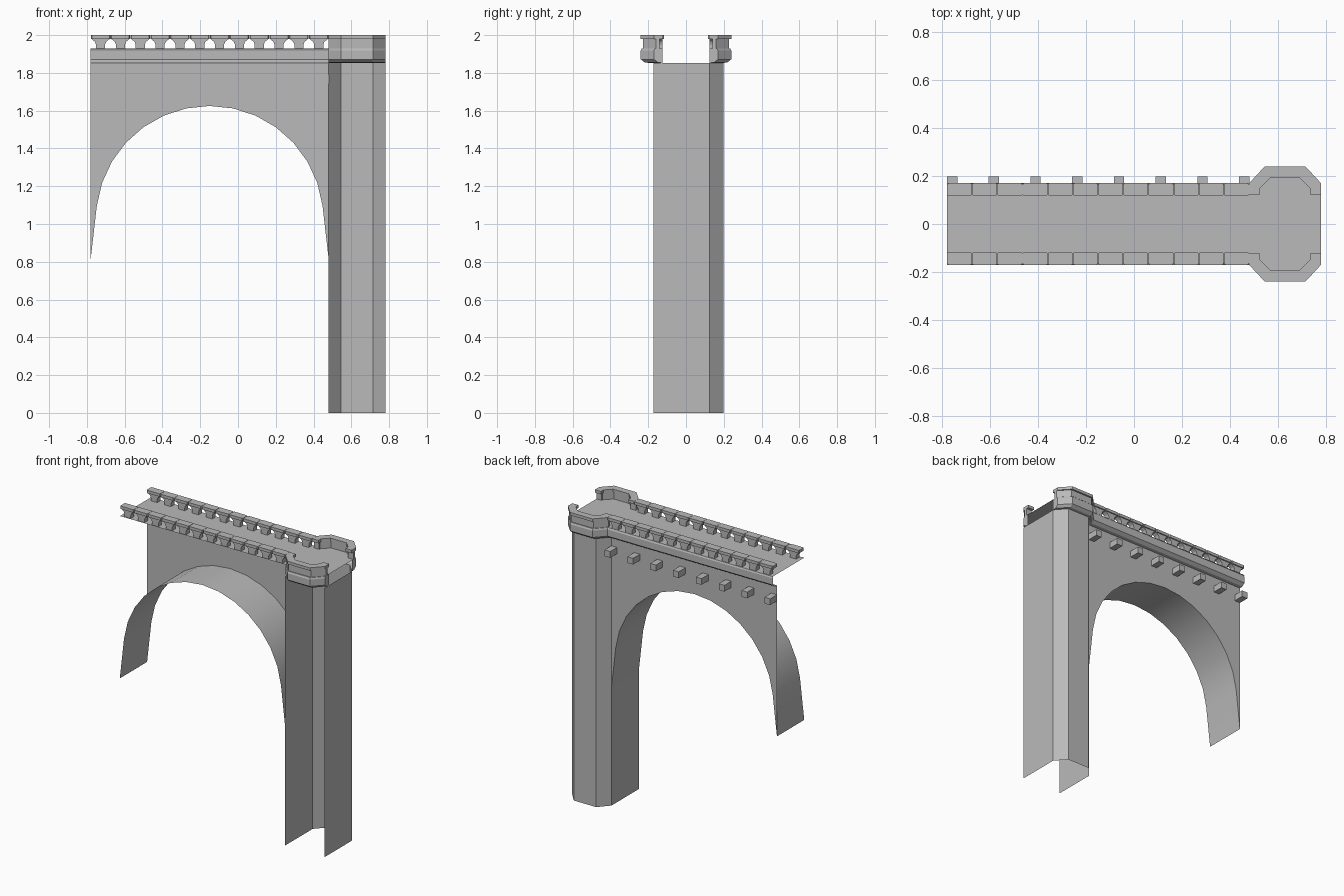
import bpy
import bmesh
from math import sin, cos, radians

old = bpy.data.objects.get("Cube")
if old:
    bpy.data.objects.remove(old, do_unlink=True)

stone = bpy.data.materials.new("grey_stone")
stone.use_nodes = True
GREY = (0.49, 0.49, 0.49, 1)
stone.diffuse_color = GREY
stone.node_tree.nodes["Principled BSDF"].inputs["Base Color"].default_value = GREY

X0, X1, X2 = -0.78, 0.48, 0.78      # bridge end, pier start, pier end
FRONT, BACK = -0.172, 0.125         # depth of the open shell
WALL_TOP, DECK, RAIL, TOP = 1.853, 1.93, 1.98, 2.0


def finish(name, bm, recalc=True):
    if recalc:
        bmesh.ops.recalc_face_normals(bm, faces=bm.faces)
    mesh = bpy.data.meshes.new(name)
    bm.to_mesh(mesh)
    bm.free()
    mesh.materials.append(stone)
    ob = bpy.data.objects.new(name, mesh)
    bpy.context.collection.objects.link(ob)
    return ob


def loft(bm, rings, closed=True):
    """Join matching rows of points; closed rows are capped into a solid."""
    loops = [[bm.verts.new(p) for p in r] for r in rings]
    n = len(loops[0])
    for a, b in zip(loops, loops[1:]):
        for i in range(n if closed else n - 1):
            j = (i + 1) % n
            bm.faces.new((a[i], a[j], b[j], b[i]))
    if closed:
        bm.faces.new(loops[0][::-1])
        bm.faces.new(loops[-1])


def box(bm, x0, x1, y0, y1, z0, z1):
    ring = [(x0, y0), (x1, y0), (x1, y1), (x0, y1)]
    loft(bm, [[(x, y, z) for x, y in ring] for z in (z0, z1)])


def sheet(name, pts):
    bm = bmesh.new()
    bm.faces.new([bm.verts.new(p) for p in pts])
    return finish(name, bm, False)


def bay(off):
    """Outer plan of the parapet around one side of the pier."""
    return [(X1, 0.17 - off), (0.545, 0.24 - off), (0.715, 0.24 - off),
            (X2, 0.17 - off)]


# Arch: round head with slightly splayed legs
centre = (X0 + X1) / 2
half = [(0.602 * sin(radians(11.85 * k)), 1.023 + 0.602 * cos(radians(11.85 * k)))
        for k in range(8)] + [(0.63, 0.813)]
arch = [(centre - x, z) for x, z in half[:0:-1]] + [(centre + x, z) for x, z in half]
bm = bmesh.new()
loft(bm, [[(x, y, z) for x, z in arch] for y in (FRONT, BACK)], closed=False)
soffit = finish("arch_soffit", bm, False)
bpy.context.view_layer.objects.active = soffit
soffit.select_set(True)
bpy.ops.object.shade_smooth_by_angle()

# Back wall above the arch
sheet("back_wall", [(x, BACK, z) for x, z in arch]
      + [(X1, BACK, WALL_TOP), (X0, BACK, WALL_TOP)])

# Pier: open at the front, chamfered at the back
plan = [(X1, FRONT), (X1, BACK), (0.545, 0.199), (0.715, 0.199), (X2, BACK), (X2, FRONT)]
bm = bmesh.new()
loft(bm, [[(x, y, z) for x, y in plan] for z in (WALL_TOP, 0)], closed=False)
finish("pier", bm, False)

# Thin deck, widened over the pier
outline = [(X0, 0.17)] + bay(0.005)
sheet("deck", [(x, -y, DECK) for x, y in outline]
      + [(x, y, DECK) for x, y in outline[::-1]])

# Corbels on the back wall
bm = bmesh.new()
for i in range(8):
    x = X0 + 0.174 * i
    box(bm, x, x + 0.043, BACK, 0.199, 1.745, 1.788)
finish("corbels", bm)

# Cornice shell: whole length at the back, only the pier at the front
levels = [(WALL_TOP, 0.045), (WALL_TOP + 0.002, 0.022), (1.872, 0), (1.918, 0), (DECK, 0.006)]
for side, s in (("back", 1), ("front", -1)):
    bm = bmesh.new()
    rows = []
    for z, off in levels:
        path = bay(off) + [(X2, 0.125)]
        if s > 0:
            path.insert(0, (X0, 0.17 - off))
        rows.append([(x, s * y, z) for x, y in path])
    loft(bm, rows, closed=False)
    finish(side + "_cornice", bm, False)

# Parapets, the same on both sides
pitch = (X1 - X0) / 12
baluster = [(0.024, DECK), (0.024, 1.95), (0.03, 1.965), (0.049, RAIL)]
for side, s in (("back", 1), ("front", -1)):
    # Flared balusters and segmented handrail
    bm = bmesh.new()
    rail = bmesh.new()
    for i in range(12):
        x = X0 + pitch * (i + 0.5)
        shape = [(-w, z) for w, z in baluster] + [(w, z) for w, z in baluster[::-1]]
        loft(bm, [[(x + w, s * y, z) for w, z in shape] for y in (0.125, 0.162)])
        h = pitch / 2 - 0.001
        c = 0.005
        plan = [(-h, 0.117 + c), (c - h, 0.117), (h - c, 0.117), (h, 0.117 + c),
                (h, 0.17 - c), (h - c, 0.17), (c - h, 0.17), (-h, 0.17 - c)]
        loft(rail, [[(x + u, s * y, z) for u, y in plan] for z in (RAIL, TOP)])
    finish(side + "_balusters", bm)
    finish(side + "_handrail", rail)

    # Pier parapet: recessed wall and coping
    bm = bmesh.new()
    for z0, z1, off, thick, end in ((DECK, RAIL, 0.012, 0.04, 0.14),
                                    (RAIL, TOP, 0, 0.046, 0.122)):
        plan = bay(off) + [(X2, end), (X2 - thick, end), (X2 - thick, 0.15),
                           (0.69, 0.24 - thick), (0.57, 0.24 - thick),
                           (X1 + thick, 0.15), (X1 + thick, end), (X1, end)]
        loft(bm, [[(x, s * y, z) for x, y in plan] for z in (z0, z1)])
    finish(side + "_pier_parapet", bm)
